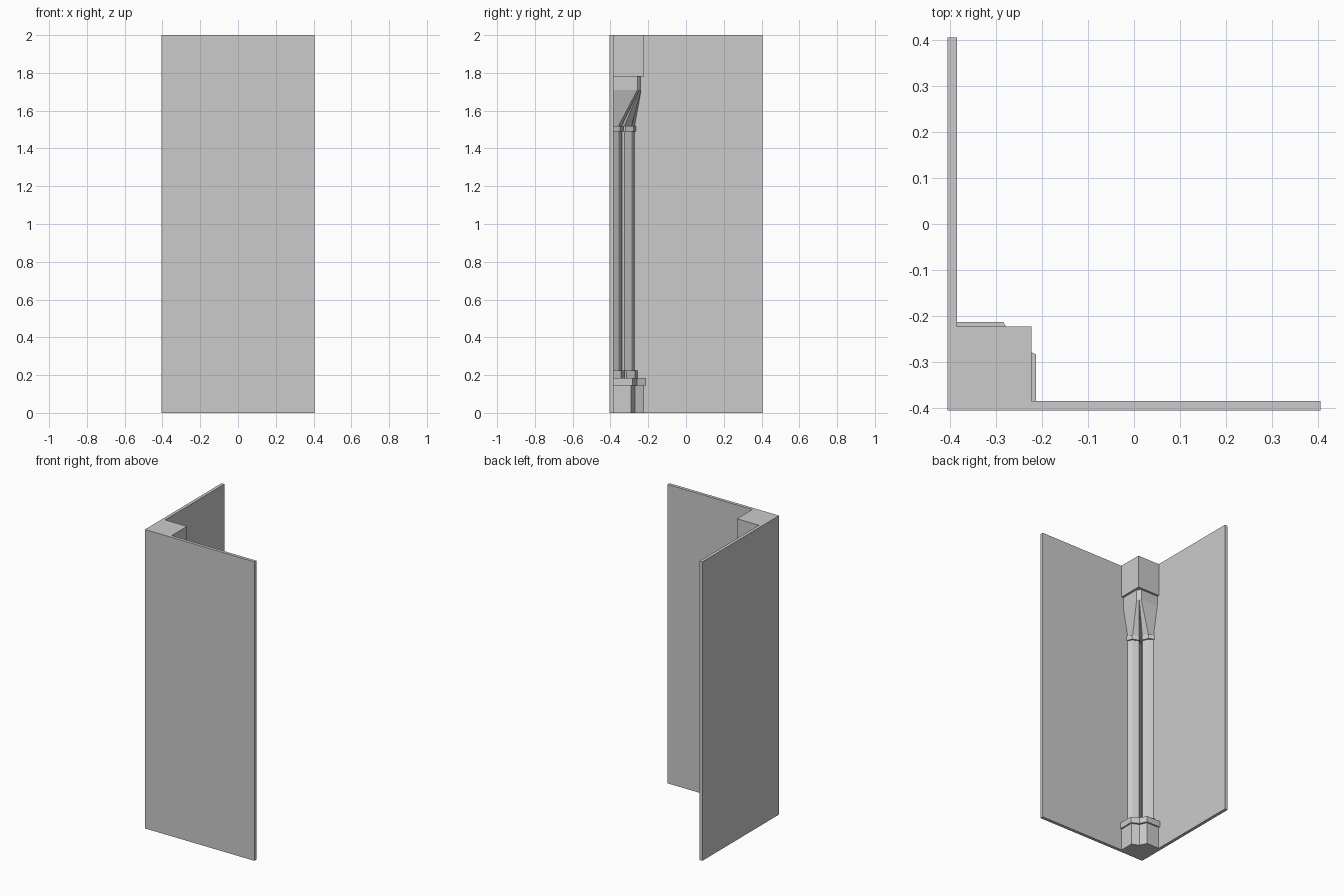
import bpy, bmesh

if "Cube" in bpy.data.objects:
    bpy.data.objects.remove(bpy.data.objects["Cube"])

H = 0.405      # half width of the corner
I = -0.384     # inner wall face


def mirrored(half, notch):
    """Plan outline symmetric about the corner diagonal."""
    return [(I, I)] + half + [(notch, notch)] + [(y, x) for x, y in reversed(half)]


def loft(name, sections):
    """Closed solid through (outline, z) sections with equal point counts."""
    bm = bmesh.new()
    rings = [[bm.verts.new((x, y, z)) for x, y in pts] for pts, z in sections]
    for a, b in zip(rings, rings[1:]):
        for i in range(len(a)):
            j = (i + 1) % len(a)
            bm.faces.new((a[i], a[j], b[j], b[i]))
    bm.faces.new(list(reversed(rings[0])))
    bm.faces.new(rings[-1])
    bmesh.ops.recalc_face_normals(bm, faces=bm.faces)
    me = bpy.data.meshes.new(name)
    bm.to_mesh(me)
    bm.free()
    ob = bpy.data.objects.new(name, me)
    bpy.context.collection.objects.link(ob)
    return ob


def prism(name, outline, z0, z1):
    return loft(name, [(outline, z0), (outline, z1)])


# two walls meeting in the corner
prism("corner_walls", [(-H, -H), (H, -H), (H, I), (I, I), (I, H), (-H, H)], 0, 2)

# notched base and its wider cap slab
prism("base", mirrored([(-0.223, I), (-0.223, -0.291)], -0.27), 0, 0.145)
prism("base_slab", mirrored([(-0.213, I), (-0.213, -0.283)], -0.26), 0.145, 0.185)

# foot ring, clustered twin shaft and neck ring
foot = mirrored([(-0.258, I), (-0.271, -0.345), (-0.316, -0.325)], -0.345)
shaft = mirrored([(-0.272, I), (-0.288, -0.357), (-0.325, -0.34)], -0.36)
neck = mirrored([(-0.264, I), (-0.278, -0.35), (-0.32, -0.332)], -0.352)
prism("foot_ring", foot, 0.185, 0.225)
prism("shaft", shaft, 0.225, 1.49)
prism("neck_ring", neck, 1.49, 1.52)

# capital flaring from the shaft plan to a chamfered square
square = mirrored([(-0.237, I), (-0.237, -0.257), (-0.246, -0.248)], -0.2475)
loft("capital", [(shaft, 1.52), (square, 1.71), (square, 1.78)])

# square top block
prism("top_block", mirrored([(-0.222, I)], -0.222), 1.78, 2)
